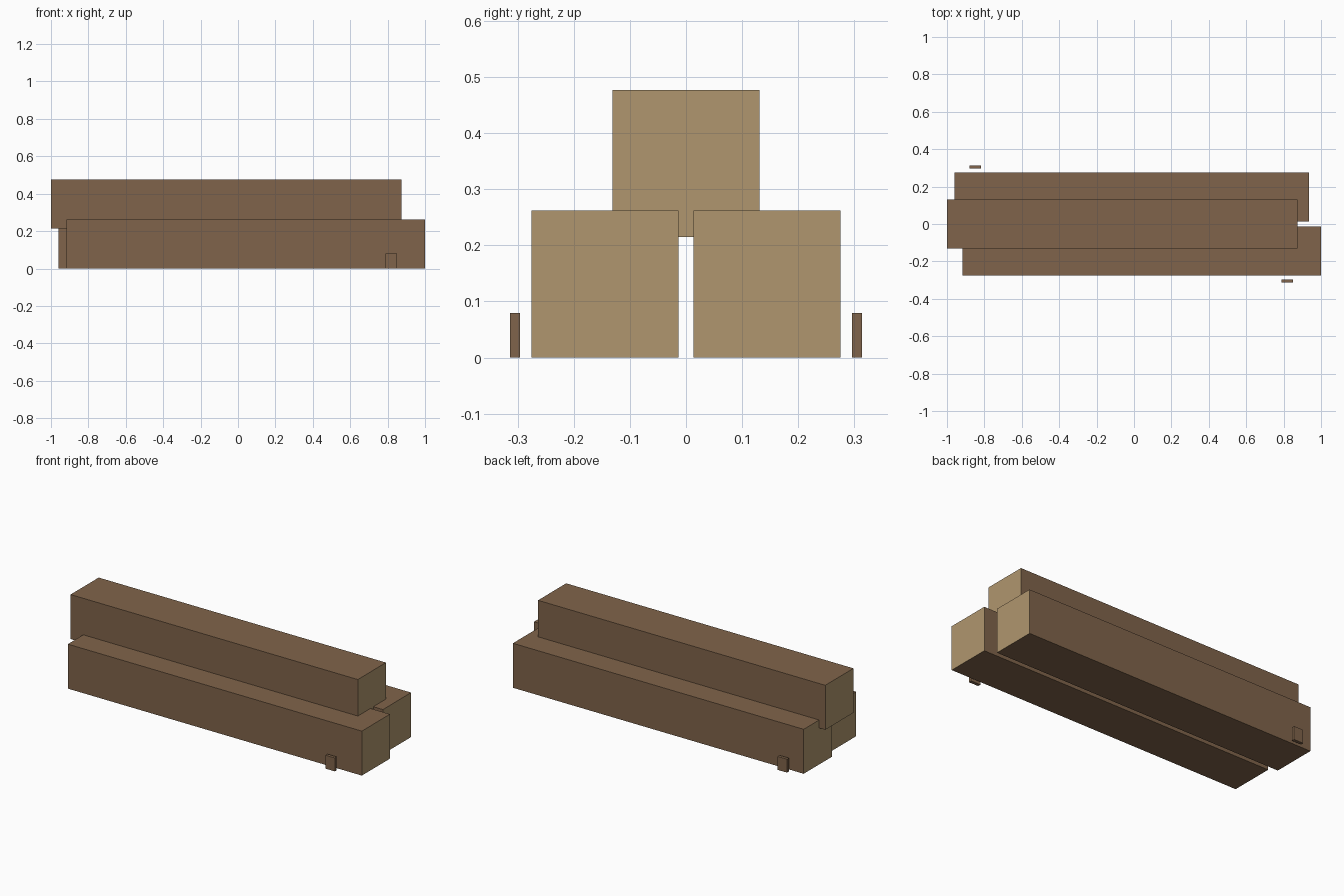
import bpy
import bmesh
from mathutils import Vector

cube = bpy.data.objects.get("Cube")
if cube:
    bpy.data.objects.remove(cube, do_unlink=True)


def make_material(name, rgb):
    mat = bpy.data.materials.new(name)
    mat.use_nodes = True
    color = (*rgb, 1.0)
    mat.diffuse_color = color
    mat.node_tree.nodes["Principled BSDF"].inputs["Base Color"].default_value = color
    return mat


bark = make_material("brown bark", (0.216, 0.127, 0.069))
cut_wood = make_material("tan cut wood", (0.434, 0.305, 0.156))


def make_box(name, low, high, materials):
    """Box between two corners; a second material goes on the x ends."""
    low, high = Vector(low), Vector(high)
    bm = bmesh.new()
    bmesh.ops.create_cube(bm, size=1.0)
    bmesh.ops.scale(bm, vec=high - low, verts=bm.verts)
    bm.normal_update()
    if len(materials) > 1:
        for face in bm.faces:
            face.material_index = int(abs(face.normal.x) > 0.5)
    mesh = bpy.data.meshes.new(name)
    bm.to_mesh(mesh)
    bm.free()
    for mat in materials:
        mesh.materials.append(mat)
    obj = bpy.data.objects.new(name, mesh)
    obj.location = (low + high) / 2
    bpy.context.collection.objects.link(obj)
    return obj


# Three stacked square logs with pale sawn ends
SIDE = 0.262
for name, x0, x1, y, z in (
    ("front_log", -0.917, 1.0, -0.144, 0.0),
    ("back_log", -0.96, 0.936, 0.144, 0.0),
    ("top_log", -1.0, 0.873, 0.0, 0.215),
):
    make_box(name, (x0, y - SIDE / 2, z), (x1, y + SIDE / 2, z + SIDE), (bark, cut_wood))

# Small stakes standing beside the bottom logs
for name, x, y in (("front_stake", 0.82, -0.305), ("back_stake", -0.848, 0.305)):
    make_box(name, (x - 0.031, y - 0.009, 0.0), (x + 0.031, y + 0.009, 0.079), (bark,))
